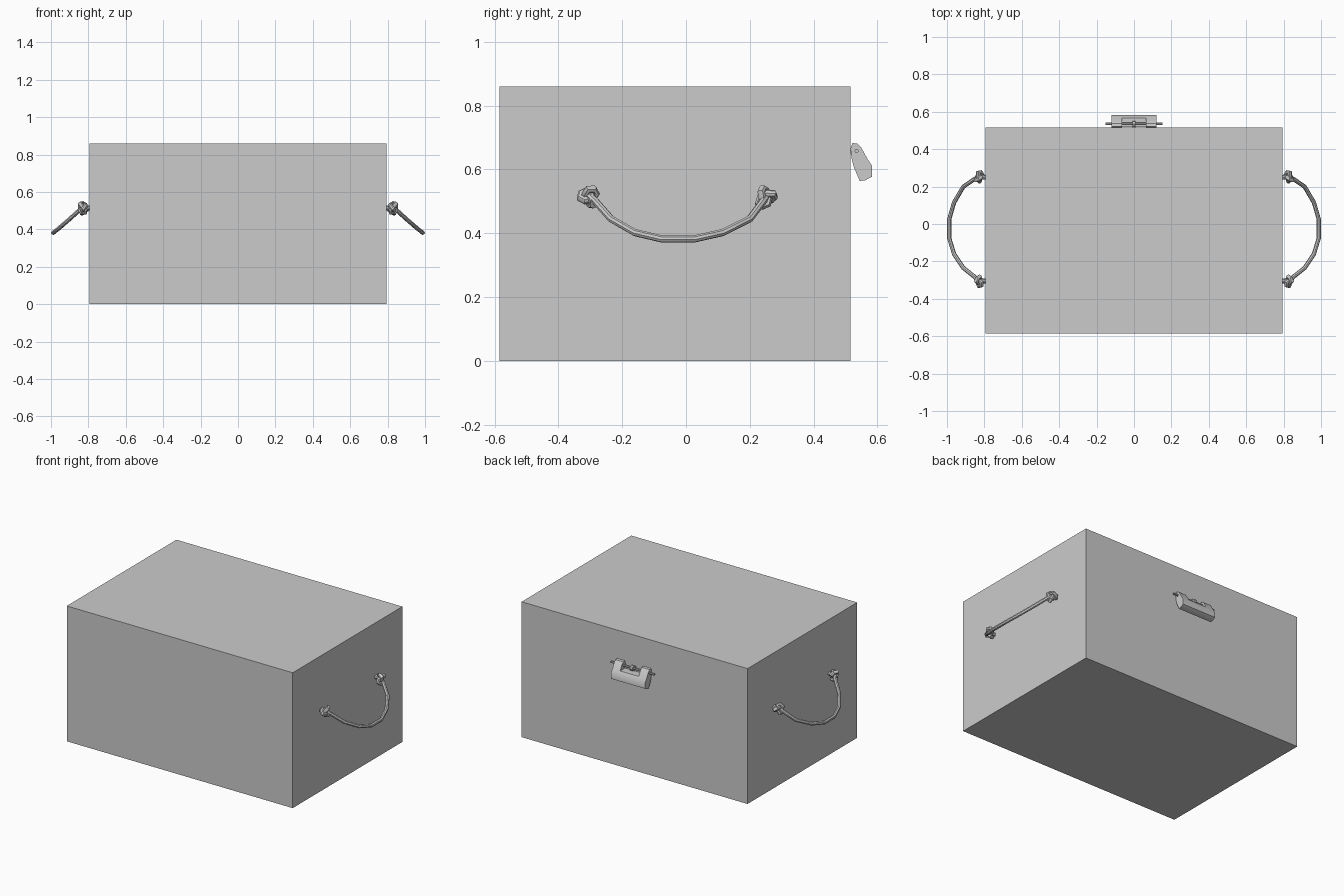
import bpy, bmesh, math
from mathutils import Vector, Euler

if "Cube" in bpy.data.objects:
    bpy.data.objects.remove(bpy.data.objects["Cube"])


def finish(name, bm, smooth=True):
    bmesh.ops.recalc_face_normals(bm, faces=bm.faces)
    me = bpy.data.meshes.new(name)
    bm.to_mesh(me)
    bm.free()
    ob = bpy.data.objects.new(name, me)
    bpy.context.collection.objects.link(ob)
    bpy.ops.object.select_all(action='DESELECT')
    ob.select_set(True)
    bpy.context.view_layer.objects.active = ob
    if smooth:
        bpy.ops.object.shade_smooth_by_angle(angle=math.radians(35))
    return ob


def prism(bm, profile, x0, x1):
    """Extrude a (y, z) outline along x."""
    face = bm.faces.new([bm.verts.new((x0, y, z)) for y, z in profile])
    new = bmesh.ops.extrude_face_region(bm, geom=[face])['geom']
    verts = [g for g in new if isinstance(g, bmesh.types.BMVert)]
    bmesh.ops.translate(bm, vec=(x1 - x0, 0, 0), verts=verts)


def tube(name, points, radius):
    """Faceted rope swept along a polyline, mirrored to the other side."""
    cu = bpy.data.curves.new(name, 'CURVE')
    cu.dimensions = '3D'
    cu.bevel_depth = radius
    cu.bevel_resolution = 2
    cu.use_fill_caps = True
    sp = cu.splines.new('POLY')
    sp.points.add(len(points) - 1)
    for p, co in zip(sp.points, points):
        p.co = (*co, 1)
    ob = bpy.data.objects.new(name, cu)
    bpy.context.collection.objects.link(ob)
    bpy.ops.object.select_all(action='DESELECT')
    ob.select_set(True)
    bpy.context.view_layer.objects.active = ob
    bpy.ops.object.convert(target='MESH')
    ob = bpy.context.object
    bpy.ops.object.shade_smooth_by_angle(angle=math.radians(40))
    mod = ob.modifiers.new('Mirror', 'MIRROR')
    mod.use_mirror_merge = False
    return ob


# Chest body
bm = bmesh.new()
prism(bm, [(-0.585, 0), (0.516, 0), (0.516, 0.86), (-0.585, 0.86)], -0.794, 0.794)
finish('chest_body', bm, smooth=False)

# Sagging rope handles on both ends
rope = [(0.832, -0.305, 0.52), (0.853, -0.282, 0.498), (0.912, -0.235, 0.445),
        (0.962, -0.16, 0.402), (0.988, -0.075, 0.382), (0.988, 0.025, 0.382),
        (0.962, 0.115, 0.402), (0.912, 0.2, 0.445), (0.853, 0.24, 0.498),
        (0.832, 0.252, 0.515)]
tube('rope_handle', rope, 0.0115)


# Overhand knots where each rope meets the chest
def knot(name, centre, rot):
    pts = []
    r = Euler(rot)
    for i in range(15):
        t = 2 * math.pi * (i + 0.3) / 14
        p = Vector((-0.012 * math.sin(3 * t),
                    0.0092 * (math.sin(t) + 2 * math.sin(2 * t)),
                    0.0100 * (math.cos(t) - 2 * math.cos(2 * t))))
        p.rotate(r)
        pts.append(p + Vector(centre))
    tube(name, pts, 0.0125)


knot('front_knot', (0.829, -0.305, 0.515), (0.4, 0.1, -0.35))
knot('back_knot', (0.829, 0.25, 0.513), (-0.5, 0.1, 0.35))
for name, y in (('front_rope_end', -0.305), ('back_rope_end', 0.25)):
    tube(name, [(0.785, y, 0.515), (0.84, y, 0.515)], 0.0125)

# Latch: full-width lower body and two upper ears either side of a notch
bm = bmesh.new()
prism(bm, [(0.519, 0.635), (0.527, 0.605), (0.545, 0.564), (0.562, 0.566),
           (0.584, 0.578), (0.584, 0.61), (0.568, 0.635)], -0.12, 0.12)
for x0, x1 in ((-0.12, -0.065), (0.065, 0.12)):
    prism(bm, [(0.519, 0.635), (0.568, 0.635), (0.55, 0.668),
               (0.538, 0.681), (0.522, 0.683), (0.516, 0.665)], x0, x1)
finish('latch', bm)


# Hinge pin and the eye that holds it to the chest
def rod(bm, x0, x1, r):
    prism(bm, [(0.535 + r * math.cos(a * math.pi / 4), 0.658 + r * math.sin(a * math.pi / 4))
               for a in range(8)], x0, x1)


bm = bmesh.new()
rod(bm, -0.152, 0.152, 0.0065)
finish('latch_pin', bm)
bm = bmesh.new()
rod(bm, -0.009, 0.009, 0.017)
prism(bm, [(0.51, 0.65), (0.535, 0.65), (0.535, 0.666), (0.51, 0.666)], -0.009, 0.009)
finish('pin_eye', bm)
